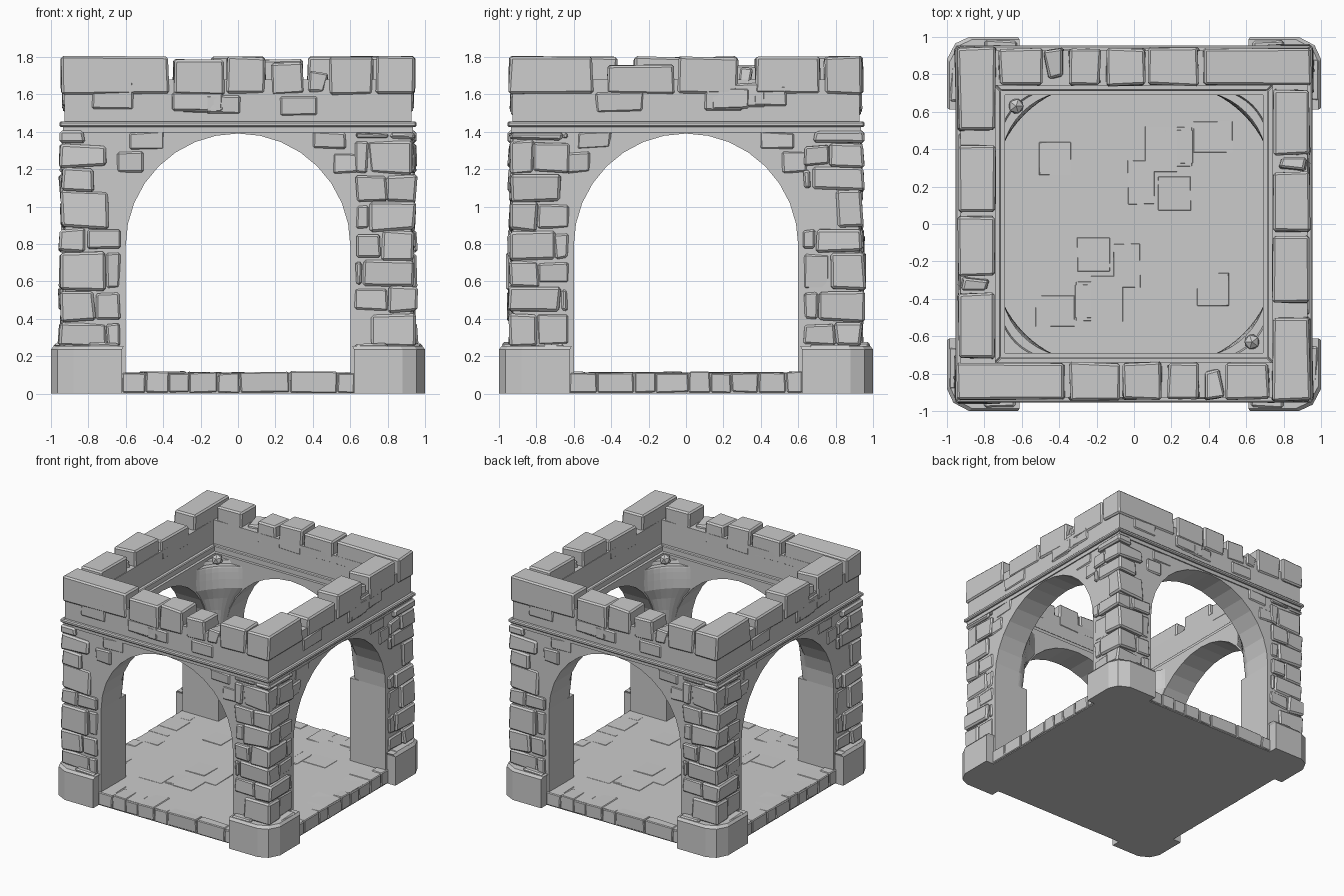
import bpy, bmesh, math, random
from mathutils import Vector, Matrix

rng = random.Random(7)
if "Cube" in bpy.data.objects:
    bpy.data.objects.remove(bpy.data.objects["Cube"], do_unlink=True)

stone_grey = bpy.data.materials.new("stone_grey")
stone_grey.use_nodes = True
GREY = (0.6, 0.6, 0.6, 1)
stone_grey.diffuse_color = GREY
stone_grey.node_tree.nodes["Principled BSDF"].inputs["Base Color"].default_value = GREY

SPRING, RADIUS, STEPS = 0.79, 0.6, 16
FULL, HALF = 4, 2


def finish(name, bm, turns=1):
    """Repeat the geometry around z and store it as an object."""
    source = bm.verts[:] + bm.edges[:] + bm.faces[:]
    for i in range(1, turns):
        copy = bmesh.ops.duplicate(bm, geom=source)["geom"]
        verts = [v for v in copy if isinstance(v, bmesh.types.BMVert)]
        bmesh.ops.rotate(bm, verts=verts, matrix=Matrix.Rotation(math.tau * i / turns, 3, "Z"))
    bmesh.ops.recalc_face_normals(bm, faces=bm.faces[:])
    mesh = bpy.data.meshes.new(name)
    bm.to_mesh(mesh)
    bm.free()
    mesh.materials.append(stone_grey)
    obj = bpy.data.objects.new(name, mesh)
    bpy.context.collection.objects.link(obj)
    return obj


def stone(bm, a, b, jitter=0.008, bevel=0.01):
    """Rough block between two opposite corners, with chipped edges."""
    a, b = Vector(a), Vector(b)
    size = Vector([abs(q - p) for p, q in zip(a, b)])
    verts = bmesh.ops.create_cube(bm, size=1)["verts"]
    for v in verts:
        v.co = (a + b) / 2 + Vector([c * s for c, s in zip(v.co, size)])
        v.co += Vector([rng.uniform(-jitter, jitter) for _ in range(3)])
    if bevel:
        edges = list({e for v in verts for e in v.link_edges})
        bmesh.ops.bevel(bm, geom=edges, offset=min(bevel, min(size) * 0.3),
                        segments=1, affect="EDGES")


def on_side(side, u, d, z):
    """Position along a side, outward distance, height."""
    return (u, -d, z) if side == "front" else (d, u, z)


def side_stone(bm, side, u, d, z, **kw):
    stone(bm, on_side(side, u[0], d[0], z[0]), on_side(side, u[1], d[1], z[1]), **kw)


def loft(bm, loops):
    """Closed loops of points joined into a capped solid."""
    rows = [[bm.verts.new(p) for p in loop] for loop in loops]
    n = len(rows[0])
    for low, high in zip(rows, rows[1:]):
        for i in range(n):
            j = (i + 1) % n
            bm.faces.new((low[i], low[j], high[j], high[i]))
    bm.faces.new(rows[0][::-1])
    bm.faces.new(rows[-1])


def square_ring(name, outer, inner, z0, z1, bevel=0.0):
    """Square frame built from four mitred lengths."""
    bm = bmesh.new()
    def section(s):
        return [(s * outer, -outer, z0), (s * outer, -outer, z1),
                (s * inner, -inner, z1), (s * inner, -inner, z0)]
    loft(bm, [section(-1), section(1)])
    obj = finish(name, bm, FULL)
    if bevel:
        mod = obj.modifiers.new("worn_edges", "BEVEL")
        mod.width, mod.segments = bevel, 1
    return obj


# Floor slab
bm = bmesh.new()
stone(bm, (-0.925, -0.925, 0), (0.925, 0.925, 0.11), jitter=0, bevel=0)
finish("floor_slab", bm)

# Edge stones of the floor
bm = bmesh.new()
for side in ("front", "right"):
    u = -0.62
    while u < 0.6:
        end = min(u + rng.uniform(0.1, 0.26), 0.62)
        side_stone(bm, side, (u, end), (rng.uniform(0.72, 0.86), 0.935),
                   (0.006, rng.uniform(0.108, 0.118)), jitter=0.004, bevel=0.006)
        u = end + 0.006
finish("floor_edge_stones", bm, HALF)

# Slightly raised paving slabs
bm = bmesh.new()
for _ in range(7):
    x, y = rng.uniform(-0.55, 0.4), rng.uniform(-0.55, -0.1)
    stone(bm, (x, y, 0.1), (x + rng.uniform(0.12, 0.3), y + rng.uniform(0.1, 0.25), 0.113),
          jitter=0.002, bevel=0.002)
finish("paving_slabs", bm, HALF)

# Arched walls
bm = bmesh.new()
outline = [(-0.6, 0.1), (-0.925, 0.1), (-0.925, 1.44), (0.925, 1.44), (0.925, 0.1), (0.6, 0.1)]
for k in range(STEPS + 1):
    t = math.pi * k / STEPS
    outline.append((RADIUS * math.cos(t), SPRING + RADIUS * math.sin(t)))
loft(bm, [[(x, -d, z) for x, z in outline] for d in (0.69, 0.925)])
finish("arched_walls", bm, FULL)

# Corner pillars
bm = bmesh.new()
stone(bm, (0.6, 0.6, 0.1), (0.924, 0.924, SPRING), jitter=0, bevel=0)
finish("corner_pillars", bm, FULL)

# Curved vault corners that grow out of the pillars
bm = bmesh.new()
loops = []
for k in range(STEPS // 2 + 1):
    t = math.pi * k / STEPS
    z = SPRING + RADIUS * math.sin(t)
    a = max(RADIUS * math.cos(t), 0.42)
    c = 0.58 + 0.055 * k / (STEPS // 2)
    c = max(c, a)
    loop = [(0.7, 0.7, z)]
    for i in range(9):
        s = i / 8
        p = [(1 - s) ** 2 * p0 + 2 * s * (1 - s) * c + s * s * p1
             for p0, p1 in ((a, 0.7), (0.7, a))]
        loop.append((p[0], p[1], z))
    loops.append(loop)
loft(bm, loops)
finish("vault_corners", bm, FULL)

# Curved rims lying on the vault corners
bm = bmesh.new()
def rim_loop(z, grow):
    arc = []
    for i in range(9):
        s = i / 8
        arc.append(tuple((1 - s) ** 2 * p + 2 * s * (1 - s) * 0.65 + s * s * q
                         for p, q in ((0.46, 0.7), (0.7, 0.46))))
    return [(0.7, 0.7, z)] + [(x + grow, y + grow, z) for x, y in arc]
loft(bm, [rim_loop(1.38, 0.012), rim_loop(1.415, 0.02)])
finish("vault_rims", bm, FULL)

# Loose boulders on two vault corners
bm = bmesh.new()
bmesh.ops.create_icosphere(bm, subdivisions=1, radius=0.045,
                           matrix=Matrix.Translation((-0.63, 0.63, 1.425)))
finish("vault_boulders", bm, HALF)

# Corner footings with a cut outer corner
bm = bmesh.new()
foot = [(0.62, 0.62), (1, 0.62), (1, 0.88), (0.965, 0.955), (0.88, 1), (0.62, 1)]
loft(bm, [[(x, y, z) for x, y in foot] for z in (0, 0.235)]
     + [[(x * 0.985, y * 0.985, 0.255) for x, y in foot]])
finish("corner_footings", bm, FULL)

# Rough blocks set on the footings
bm = bmesh.new()
for sx in (-1, 1):
    stone(bm, (sx * 0.63, -0.63, 0.2), (sx * 0.8, -0.975, 0.265), jitter=0.012)
    stone(bm, (sx * 0.83, -0.66, 0.2), (sx * 0.98, -0.88, 0.262), jitter=0.012)
    stone(bm, (sx * 0.65, -0.9, 0.01), (sx * 0.86, -0.995, 0.22), jitter=0.004)
finish("footing_blocks", bm, HALF)

# Courses of corner stones and fillers on the pillars
bm = bmesh.new()
for sx in (-1, 1):
    z, odd = 0.25, False
    while z < 1.36:
        top = min(z + rng.uniform(0.11, 0.21), 1.4)
        inner = [rng.uniform(0.66, 0.72), rng.uniform(0.76, 0.82)]
        if odd:
            inner.reverse()
        out = [rng.uniform(0.935, 0.958) for _ in range(2)]
        stone(bm, (sx * inner[0], -inner[1], z), (sx * out[0], -out[1], top), jitter=0.01,
              bevel=0.013)
        if rng.random() < 0.75:
            stone(bm, (sx * 0.63, -0.8, z + 0.01), (sx * (inner[0] - 0.005),
                  -rng.uniform(0.93, 0.95), top - 0.01), jitter=0.008)
        if rng.random() < 0.75:
            stone(bm, (sx * 0.8, -0.63, z + 0.01), (sx * rng.uniform(0.93, 0.95),
                  -(inner[1] - 0.005), top - 0.01), jitter=0.008)
        z, odd = top + 0.004, not odd
finish("pillar_stones", bm, HALF)

# Shallow stones beside the arches and on the parapet face
bm = bmesh.new()
for side in ("front", "right"):
    for s in (-1, 1):
        side_stone(bm, side, (s * 0.51, s * 0.64), (0.85, 0.936), (1.18, 1.29))
        side_stone(bm, side, (s * 0.4, s * 0.58), (0.85, 0.934), (1.31, 1.4))
    for _ in range(5):
        u, z = rng.uniform(-0.85, 0.6), rng.uniform(1.47, 1.55)
        side_stone(bm, side, (u, u + rng.uniform(0.15, 0.3)), (0.85, 0.938),
                   (z, z + rng.uniform(0.08, 0.16)), jitter=0.006)
finish("face_stones", bm, HALF)

# Cornice, inner ledges and parapet
square_ring("cornice", 0.955, 0.72, 1.425, 1.455, 0.008)
square_ring("wall_head", 0.935, 0.69, 1.395, 1.435)
square_ring("inner_ledge", 0.9, 0.712, 1.43, 1.485, 0.006)
square_ring("parapet", 0.927, 0.74, 1.44, 1.68)

# Broken stones along the top: start, end and top height
bm = bmesh.new()
TOPS = {"front": [(-0.945, -0.37, 1.8), (-0.34, -0.07, 1.785), (-0.06, 0.15, 1.8),
                  (0.18, 0.35, 1.77), (0.49, 0.72, 1.8)],
        "right": [(-0.945, -0.5, 1.8), (-0.42, -0.06, 1.755), (-0.04, 0.28, 1.8),
                  (0.37, 0.72, 1.8)]}
for side, blocks in TOPS.items():
    for start, end, top in blocks:
        side_stone(bm, side, (start, end), (0.742, 0.938), (1.6, top), jitter=0.007, bevel=0.012)
side_stone(bm, "front", (0.38, 0.47), (0.78, 0.93), (1.6, 1.72), jitter=0.02)
side_stone(bm, "right", (0.29, 0.35), (0.78, 0.92), (1.6, 1.73), jitter=0.02)
finish("parapet_stones", bm, HALF)
